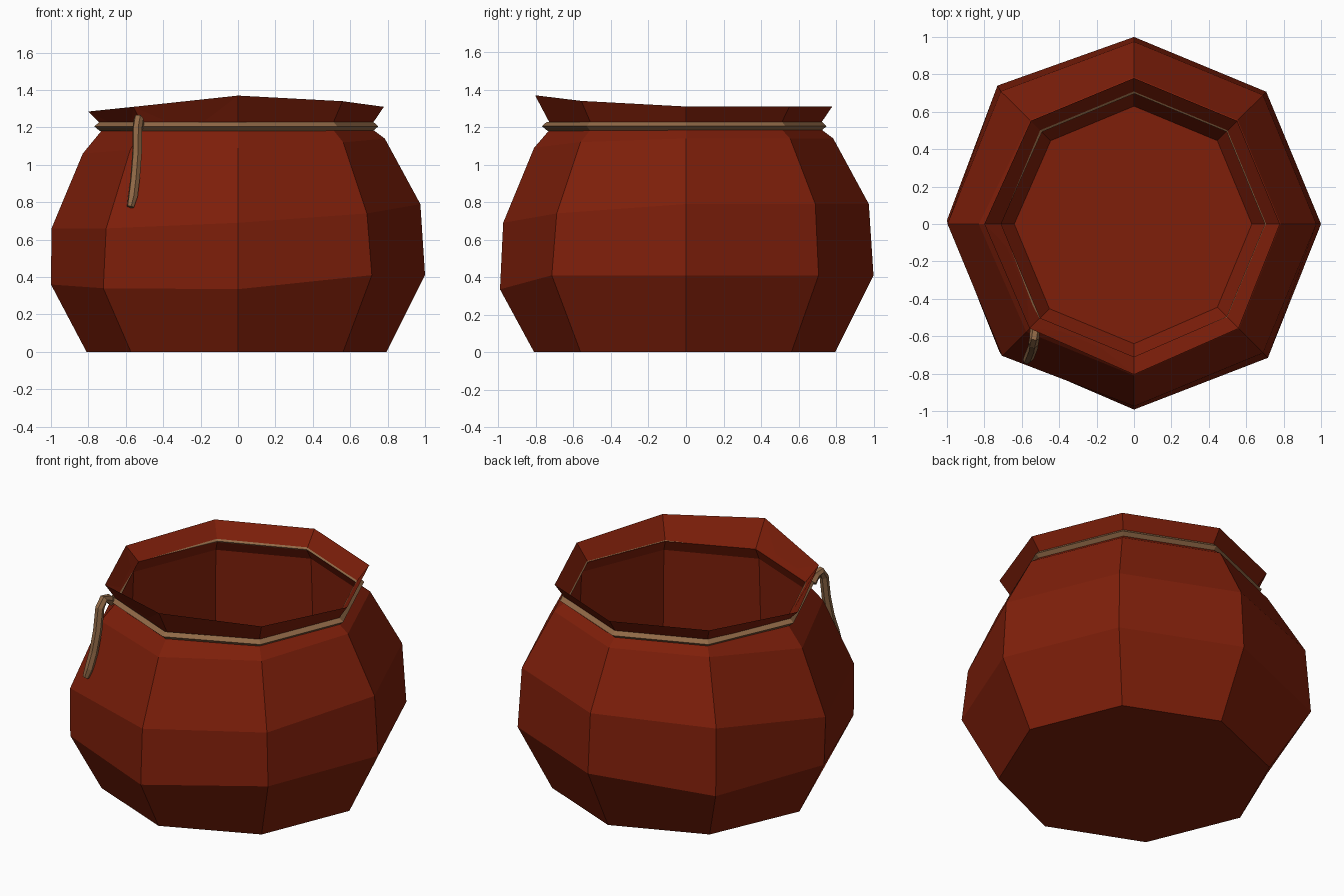
import bpy, bmesh, math
from mathutils import Vector

if "Cube" in bpy.data.objects:
    bpy.data.objects.remove(bpy.data.objects["Cube"])


def material(name, rgb):
    m = bpy.data.materials.new(name)
    m.diffuse_color = (*rgb, 1)
    m.use_nodes = True
    m.node_tree.nodes["Principled BSDF"].inputs["Base Color"].default_value = m.diffuse_color
    return m


CLAY = material("red clay", (0.21, 0.0135, 0.003))
ROPE = material("brown rope", (0.28, 0.14, 0.062))


def finish(bm, name, mat):
    bmesh.ops.recalc_face_normals(bm, faces=bm.faces)
    me = bpy.data.meshes.new(name)
    bm.to_mesh(me)
    bm.free()
    me.materials.append(mat)
    ob = bpy.data.objects.new(name, me)
    bpy.context.collection.objects.link(ob)
    return ob


def bridge(bm, a, b):
    n = len(a)
    for i in range(n):
        bm.faces.new((a[i], a[(i + 1) % n], b[(i + 1) % n], b[i]))


def ring(bm, radius, z, dr=None, dz=None):
    """Octagon; dr and dz give offsets for left, front-left, front, front-right corners."""
    dr, dz = dr or (0,) * 4, dz or (0,) * 4
    vs = []
    for i in range(8):
        a = i * math.pi / 4
        r = radius + (dr[i - 4] if i >= 4 else 0)
        h = z + (dz[i - 4] if i >= 4 else 0)
        vs.append(bm.verts.new((r * math.cos(a), r * math.sin(a), h)))
    return vs


# Pot: uneven octagonal rings, outside from the base up to the rim, then down inside
bm = bmesh.new()
low = (-.05, -.07, -.075, 0)
mid = (-.13, -.13, -.10, -.05)
wide = (.022, .022, 0, 0)
rings = [
    ring(bm, .795, 0, (.015, .015, .015, 0)),
    ring(bm, 1.0, .41, (0, 0, -.008, .012), low),
    ring(bm, .975, .79, wide, mid),
    ring(bm, .785, 1.14, (.045, .03, .025, .01), (-.08, -.06, -.05, -.02)),
    ring(bm, .705, 1.20, (.01, .01, .01, 0)),
    ring(bm, .78, 1.31, (.02, .01, .025, .01), (-.025, 0, .06, .03)),
    ring(bm, .70, 1.205, (.01, .01, .01, 0)),
    ring(bm, .745, 1.13),
    ring(bm, .775, .45, None, low),
    ring(bm, .63, .19, (.01, .01, .01, 0)),
]
rings[1][3].co += Vector((-.023, .033, -.05))   # bulge at the back left
rings[2][3].co += Vector((-.023, .02, -.01))
rings[1][4].co.y += .02
rings[1][5].co += Vector((-.013, .025, 0))
for a, b in zip(rings, rings[1:]):
    bridge(bm, a, b)
bm.faces.new(rings[0])
bm.faces.new(rings[-1])
finish(bm, "pot", CLAY)

# Rope band round the neck, diamond section
bm = bmesh.new()
loops = [ring(bm, r, z, (.018, .014, .018, 0)) for r, z in
         ((.75, 1.205), (.725, 1.228), (.698, 1.208), (.72, 1.18))]
for v in loops[2]:
    v.co += Vector((.002, -.001, 0))
for i in range(4):
    bridge(bm, loops[i], loops[(i + 1) % 4])
finish(bm, "rope_band", ROPE)

# Loose rope end hanging at the front left
bm = bmesh.new()
path = [Vector(p) for p in (
    (-.53, -.53, 1.20), (-.53, -.565, 1.232), (-.532, -.61, 1.245),
    (-.538, -.64, 1.20), (-.54, -.66, 1.06), (-.55, -.685, .93),
    (-.562, -.715, .83), (-.575, -.73, .775))]
side = Vector((1, -.35, 0)).normalized()
loops = []
for i, p in enumerate(path):
    t = (path[min(i + 1, len(path) - 1)] - path[max(i - 1, 0)]).normalized()
    u = (side - t * side.dot(t)).normalized()
    v = t.cross(u)
    w = .02 if i == len(path) - 1 else .027
    loops.append([bm.verts.new(p + w * math.cos(k * math.pi / 3) * u
                               + w * math.sin(k * math.pi / 3) * v) for k in range(6)])
for a, b in zip(loops, loops[1:]):
    bridge(bm, a, b)
bm.faces.new(loops[0])
bm.faces.new(loops[-1])
finish(bm, "rope_end", ROPE)
